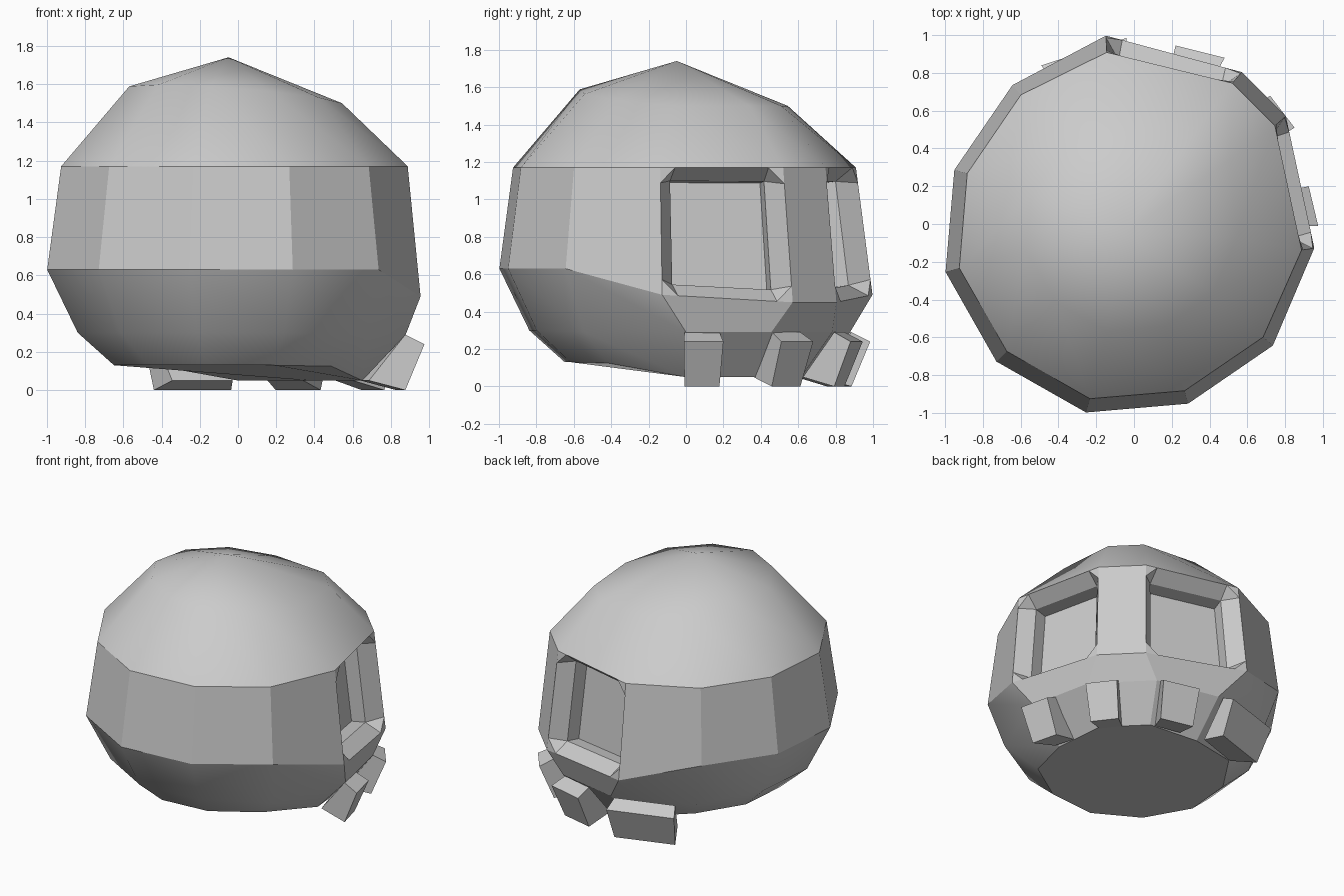
import bpy, bmesh, math
from mathutils import Vector, Matrix

if "Cube" in bpy.data.objects:
    bpy.data.objects.remove(bpy.data.objects["Cube"])

TURN = Matrix.Rotation(math.radians(45), 4, 'Z')   # the face looks along +x +y


def make_object(name, bm, turn=True):
    if turn:
        bm.transform(TURN)
    bmesh.ops.recalc_face_normals(bm, faces=bm.faces)
    mesh = bpy.data.meshes.new(name)
    bm.to_mesh(mesh)
    bm.free()
    obj = bpy.data.objects.new(name, mesh)
    bpy.context.collection.objects.link(obj)
    return obj


# Half outlines from the back of the head round to beside the nose (forward, side, z)
WIDEST = [(-1.03, 0, .63), (-.885, .526, .63), (-.47, .875, .63),
          (.065, .975, .63), (.585, .765, .49), (.972, .165, .45)]
BROW = [(x * .925, y * .93, 1.17) for x, y, z in WIDEST[:4]] + [(.53, .725, 1.17), (.895, .16, 1.17)]
CROWN = [(x * .57, y * .57, 1.535 - .06 * x) for x, y, z in WIDEST[:5]] + [(.60, .12, 1.5)]
CHEEK = [(x * .84, y * .84, .30) for x, y, z in WIDEST[:3]] + \
        [(.09, .86, .29), (.62, .62, .29), (.875, .23, .29)]
BASE = [(x * .65, y * .65, .13) for x, y, z in WIDEST[:3]] + \
       [(.05, .64, .125), (.46, .46, .05), (.70, .17, .05)]

# Skull: mirrored eleven-sided rings lofted from base to crown
bm = bmesh.new()


def ring(half):
    mirrored = [(x, -y, z) for x, y, z in half[:0:-1]]
    return [bm.verts.new(p) for p in half + mirrored]


rings = [ring(h) for h in (BASE, CHEEK, WIDEST, BROW, CROWN)]
N = len(rings[0])
rings[2][4].co += Vector((.015, .045, 0))           # left temple is slightly fuller
rings[3][4].co += Vector((.01, .02, 0))
bm.faces.new(rings[0])
for level in range(4):
    for i in range(N):
        if level == 2 and i in (4, 6):
            continue                                # left open for the eye sockets
        j = (i + 1) % N
        a, b = rings[level], rings[level + 1]
        f = bm.faces.new((a[i], a[j], b[j], b[i]))
        f.smooth = level == 3 or (level < 2 and i not in (4, 5, 6))
apex = bm.verts.new((-.07, 0, 1.74))
for i in range(N):
    bm.faces.new((rings[4][i], rings[4][(i + 1) % N], apex)).smooth = True


# Eye sockets: octagonal rim, wide bevel, then a rectangular recess
def socket(i):
    corners = [rings[2][i], rings[2][i + 1], rings[3][i + 1], rings[3][i]]
    A, B, C, D = [v.co.copy() for v in corners]
    inward = -(B - A).cross(D - A).normalized()
    if inward.x > 0:
        inward = -inward

    def loop(points, depth):
        return [bm.verts.new(A * (1 - s) * (1 - t) + B * s * (1 - t) + C * s * t
                             + D * (1 - s) * t + inward * depth) for s, t in points]

    k = .12
    rim = loop([(0, k), (k, 0), (1 - k, 0), (1, k), (1, 1 - k), (1 - k, 1), (k, 1), (0, 1 - k)], 0)
    rect = [(.13, .1), (.89, .1), (.89, .91), (.13, .91)]
    lip, floor = loop(rect, .1), loop(rect, .2)
    for n in range(4):
        m = (n + 1) % 4
        bm.faces.new((corners[n], rim[2 * n], rim[2 * n + 1]))
        bm.faces.new((rim[2 * n], rim[2 * n + 1], lip[n]))
        bm.faces.new((rim[2 * n + 1], rim[2 * m], lip[m], lip[n]))
        bm.faces.new((lip[n], lip[m], floor[m], floor[n]))
    bm.faces.new(floor)


socket(4)
socket(6)
make_object("skull", bm)


# Teeth: tilted blocks pushed out of the jaw, tapering inwards, given by their outer top edge (x, y)
def tooth(name, p, q):
    profile = [(0, .24), (.1, .29), (.29, .05), (.1, 0)]   # depth into jaw, height
    tb = bmesh.new()
    ends = []
    for e in (Vector((*p, 0)), Vector((*q, 0))):
        ends.append([tb.verts.new(e - e.normalized() * d + Vector((0, 0, z))) for d, z in profile])
        tb.faces.new(ends[-1])
    for i in range(4):
        j = (i + 1) % 4
        tb.faces.new((ends[0][i], ends[0][j], ends[1][j], ends[1][i]))
    make_object(name, tb, turn=False)


tooth("tooth_right", (.975, -.01), (.925, .2))
tooth("tooth_front_right", (.85, .51), (.72, .68))
tooth("tooth_front_left", (.48, .88), (.22, .945))
tooth("tooth_left", (-.04, .985), (-.49, .84))
